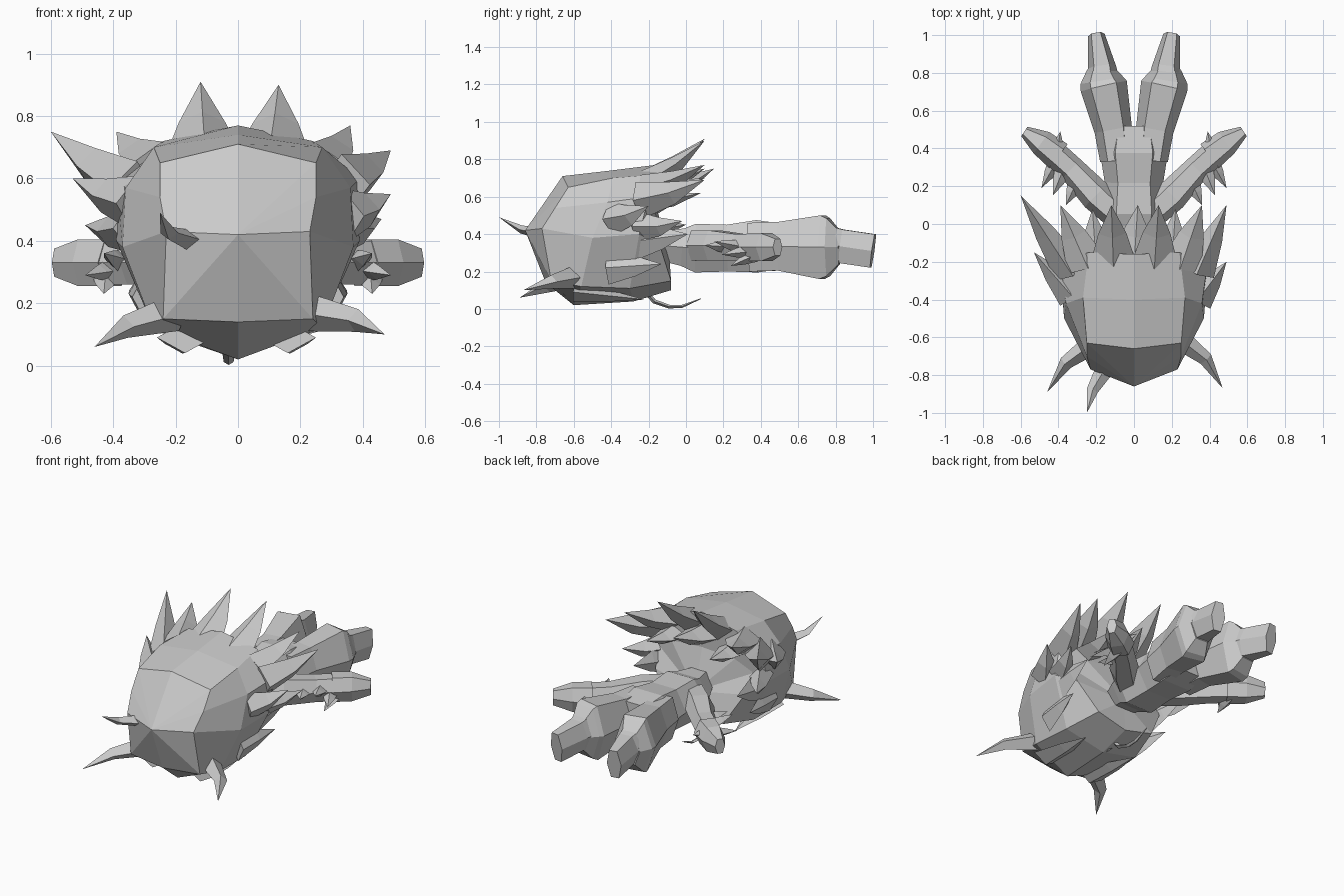
import bpy, bmesh
from mathutils import Vector as V


def finish(name, bm):
    bmesh.ops.recalc_face_normals(bm, faces=bm.faces)
    me = bpy.data.meshes.new(name)
    bm.to_mesh(me)
    bm.free()
    ob = bpy.data.objects.new(name, me)
    bpy.context.collection.objects.link(ob)
    return ob


def loft(name, rings, start=None, end=None):
    """Skin closed rings of points; ends fan to a point or get an n-gon."""
    bm = bmesh.new()
    rs = [[bm.verts.new(p) for p in r] for r in rings]
    n = len(rs[0])
    for a, b in zip(rs, rs[1:]):
        for i in range(n):
            j = (i + 1) % n
            bm.faces.new((a[i], a[j], b[j], b[i]))
    for r, tip in ((rs[0], start), (rs[-1], end)):
        if tip is None:
            bm.faces.new(r)
        else:
            t = bm.verts.new(tip)
            for i in range(n):
                bm.faces.new((r[i], r[(i + 1) % n], t))
    return finish(name, bm)


def ring(c, d, w, h, shape):
    side = d.cross(V((0, 0, 1))).normalized()
    up = side.cross(d).normalized()
    return [c + side * (w * u) + up * (h * v) for u, v in shape]


HEX = [(1, 0), (.55, 1), (-.55, 1), (-1, 0), (-.55, -1), (.55, -1)]
DIAMOND = [(1, 0), (0, 1), (-1, 0), (0, -1)]


def tube(name, path, shape=HEX):
    """Path entries are (x, y, z, half width, half height)."""
    pts = [V(p[:3]) for p in path]
    last = len(pts) - 1
    rings = [ring(pts[i], pts[min(i + 1, last)] - pts[max(i - 1, 0)], path[i][3], path[i][4], shape)
             for i in range(len(pts))]
    return loft(name, rings)


def spike(name, base, tip, w, h, bend=(0, 0, 0)):
    base, tip = V(base), V(tip)
    mid = base.lerp(tip, .5) + V(bend)
    return loft(name, [ring(base, mid - base, w, h, DIAMOND),
                       ring(mid, tip - base, w * .62, h * .62, DIAMOND)], None, tip)


def mirrored(fn, name, *args):
    ob = fn(name, *args)
    m = ob.modifiers.new("mirror", 'MIRROR')
    m.use_mirror_merge = False
    return ob


# head and hair cap: half sections from top centre to bottom centre, mirrored
halves = [
    [(0, -.66, .71), (.25, -.63, .65), (.25, -.70, .54), (.23, -.77, .43), (.24, -.72, .15), (0, -.75, .14)],
    [(0, -.40, .74), (.27, -.39, .70), (.36, -.42, .57), (.37, -.50, .38), (.27, -.56, .12), (0, -.60, .02)],
    [(0, -.16, .77), (.24, -.15, .72), (.39, -.20, .60), (.39, -.25, .40), (.26, -.30, .11), (0, -.28, .04)],
    [(0, -.16, .55), (.22, -.17, .53), (.33, -.20, .46), (.31, -.14, .34), (.20, -.08, .15), (0, -.08, .10)],
]
sections = [h + [(-x, y, z) for x, y, z in h[-2:0:-1]] for h in halves]
loft("head", sections, (0, -.86, .42), (0, -.09, .30))

# hair spikes sweeping off the back and sides
for i, (b, t, w, h) in enumerate([
    ((-.11, -.20, .68), (-.12, .10, .91), .12, .07), ((.11, -.20, .68), (.13, .10, .90), .12, .07),
    ((-.25, -.22, .64), (-.39, .10, .75), .11, .08), ((.25, -.22, .64), (.36, .10, .77), .11, .08),
    ((-.34, -.25, .56), (-.60, .15, .75), .09, .10), ((.34, -.25, .58), (.49, .10, .69), .09, .10),
    ((-.33, -.38, .52), (-.53, -.15, .60), .08, .09), ((.34, -.40, .48), (.49, -.20, .55), .08, .09),
    ((-.34, -.26, .44), (-.49, .00, .45), .07, .08), ((.34, -.26, .44), (.46, -.02, .47), .07, .08),
    ((0, -.22, .62), (.02, .10, .70), .13, .07), ((-.2, -.22, .58), (-.22, .08, .62), .1, .06),
    ((.2, -.22, .58), (.22, .08, .62), .1, .06),
]):
    spike(f"hair_spike_{i}", b, t, w, h, (0, 0, -.015))

# side locks beside the neck
mirrored(spike, "side_lock", (.32, -.28, .36), (.36, .01, .40), .05, .10)
mirrored(spike, "lower_lock", (.29, -.42, .22), (.35, -.13, .24), .05, .09)

# front tufts and crown strand
spike("tuft_left", (-.20, -.62, .17), (-.46, -.89, .06), .06, .06, (-.03, .02, .01))
spike("tuft_right", (.23, -.60, .17), (.47, -.87, .10), .06, .06, (.03, .02, .01))
spike("crown_strand", (-.15, -.76, .40), (-.25, -1.0, .49), .05, .035, (-.02, .0, -.02))

# fringe under the head and chin strand
for x in (-.17, -.02, .16):
    spike("fringe", (x, -.60, .09), (x * 1.1, -.22, .05), .09, .05)
tube("chin_strand", [(-.03, -.23, .11, .02, .012), (-.03, -.17, .04, .02, .012),
                     (-.03, -.09, .012, .016, .01), (-.03, -.02, .014, .012, .008),
                     (-.03, .08, .055, .003, .002)], DIAMOND)

# torso from neck to hips
tube("torso", [(0, -.14, .34, .09, .08), (0, -.02, .33, .15, .10), (0, .05, .325, .17, .13),
               (0, .22, .325, .155, .125), (0, .38, .335, .18, .14), (0, .52, .335, .15, .12)])

# legs with flared cuffs and feet
mirrored(tube, "leg", [(.09, .34, .33, .09, .13), (.11, .50, .335, .10, .13), (.16, .73, .33, .125, .17),
                       (.17, .76, .33, .115, .155), (.175, .82, .33, .075, .09)])
mirrored(tube, "foot", [(.17, .74, .34, .10, .11), (.17, .83, .335, .075, .09), (.20, 1.0, .31, .045, .09)])

# arms spread outward, with hands
mirrored(tube, "arm", [(.10, .06, .34, .08, .08), (.20, .15, .34, .085, .08), (.33, .29, .33, .07, .07),
                       (.43, .38, .33, .07, .07)])
mirrored(tube, "hand", [(.40, .36, .33, .08, .075), (.49, .43, .33, .07, .075), (.58, .49, .33, .03, .045)])
mirrored(spike, "thumb", (.41, .37, .33), (.39, .49, .35), .04, .04)

# ragged sleeve points
for b, t in [((.30, .23, .33), (.36, .10, .34)), ((.37, .30, .33), (.43, .15, .36)),
             ((.40, .35, .31), (.49, .19, .29)), ((.42, .37, .29), (.43, .24, .23))]:
    mirrored(spike, "sleeve_point", b, t, .05, .04)
